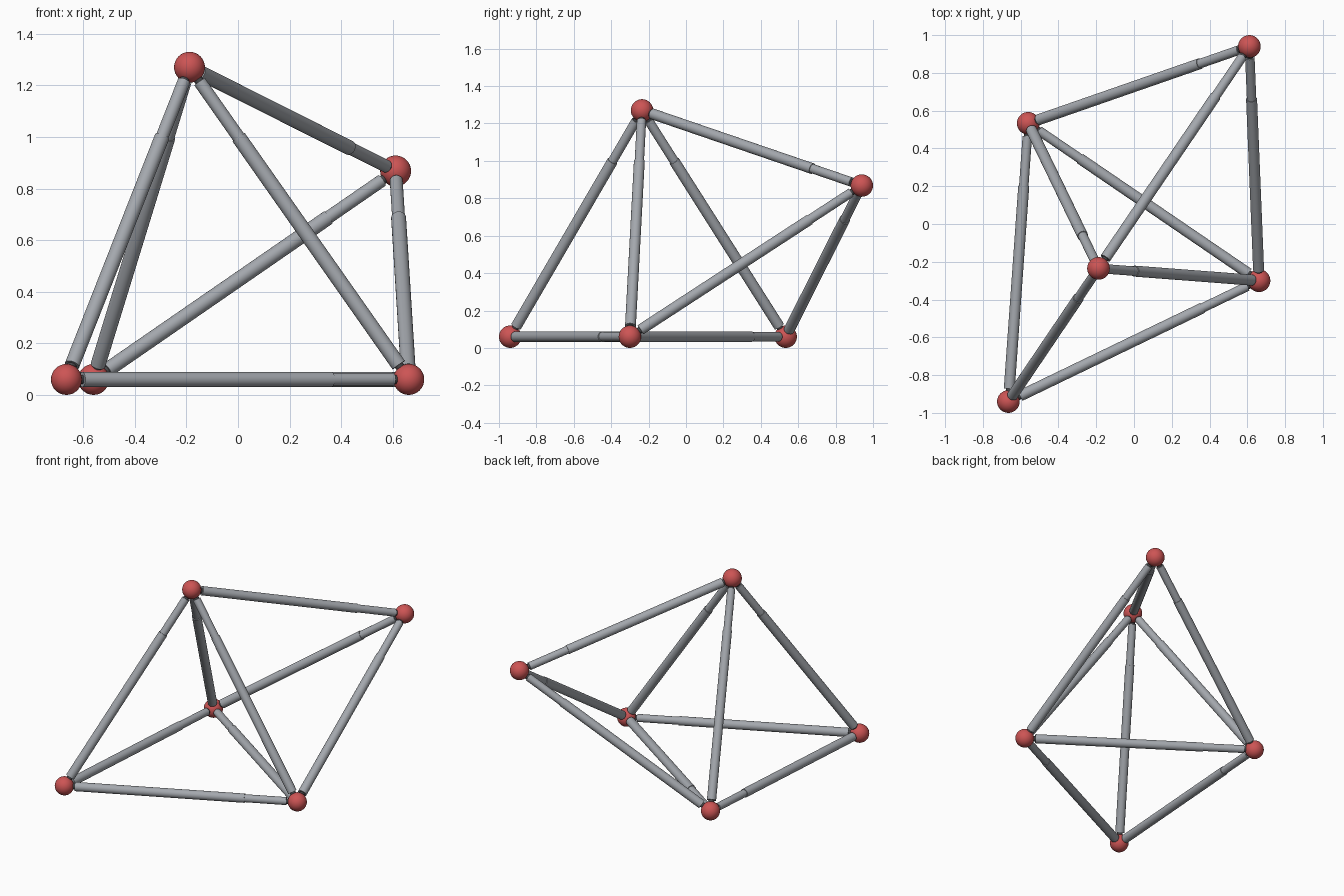
import bpy
import math
from mathutils import Vector

if "Cube" in bpy.data.objects:
    bpy.data.objects.remove(bpy.data.objects["Cube"])


def material(name, rgb):
    m = bpy.data.materials.new(name)
    m.diffuse_color = (*rgb, 1.0)
    m.use_nodes = True
    m.node_tree.nodes["Principled BSDF"].inputs["Base Color"].default_value = m.diffuse_color
    return m


RED = material("red", (0.61, 0.09, 0.09))
GREY = material("steel grey", (0.37, 0.39, 0.42))
DARK = material("dark grey", (0.06, 0.06, 0.065))

BALL_R, SLEEVE_R, ROD_R, NECK_R = 0.06, 0.029, 0.025, 0.018
GAP = 0.068      # tube ends start just off the ball surface
JOINT = 0.332    # sleeve mouth, measured from the thin end's ball centre

# Ball centres
NODES = {
    "front_left": Vector((-0.665, -0.94, 0.06)),
    "back_left": Vector((-0.56, 0.533, 0.06)),
    "right": Vector((0.662, -0.30, 0.06)),
    "apex": Vector((-0.188, -0.235, 1.27)),
    "back_upper": Vector((0.611, 0.94, 0.868)),
}

# Struts run from the thick sleeve end to the thin rod end
STRUTS = [
    ("front_left", "back_left"), ("front_left", "right"), ("front_left", "apex"),
    ("right", "back_left"), ("right", "apex"), ("right", "back_upper"),
    ("back_left", "apex"), ("back_left", "back_upper"), ("apex", "back_upper"),
]


def finish(name, mat):
    ob = bpy.context.object
    ob.name = name
    ob.data.materials.append(mat)
    bpy.ops.object.shade_smooth_by_angle(angle=math.radians(35))


def tube(name, a, b, radius, mat):
    """Cylinder between two points."""
    d = b - a
    bpy.ops.mesh.primitive_cylinder_add(
        vertices=24, radius=radius, depth=d.length, location=(a + b) / 2,
        rotation=d.to_track_quat('Z', 'Y').to_euler())
    finish(name, mat)


# Connector balls
for key, p in NODES.items():
    bpy.ops.mesh.primitive_uv_sphere_add(
        segments=32, ring_count=16, radius=BALL_R, location=p)
    finish("ball_" + key, RED)

# Telescoping struts: wide sleeve, slimmer rod, short dark necks into the balls
for s, e in STRUTS:
    a, b = NODES[s], NODES[e]
    u = (b - a).normalized()
    label = f"{s}_to_{e}"
    tube("sleeve_" + label, a + u * GAP, b - u * JOINT, SLEEVE_R, GREY)
    tube("rod_" + label, b - u * (JOINT + 0.02), b - u * GAP, ROD_R, GREY)
    tube("neck_start_" + label, a + u * 0.04, a + u * (GAP + 0.01), NECK_R, DARK)
    tube("neck_end_" + label, b - u * (GAP + 0.01), b - u * 0.04, NECK_R, DARK)
